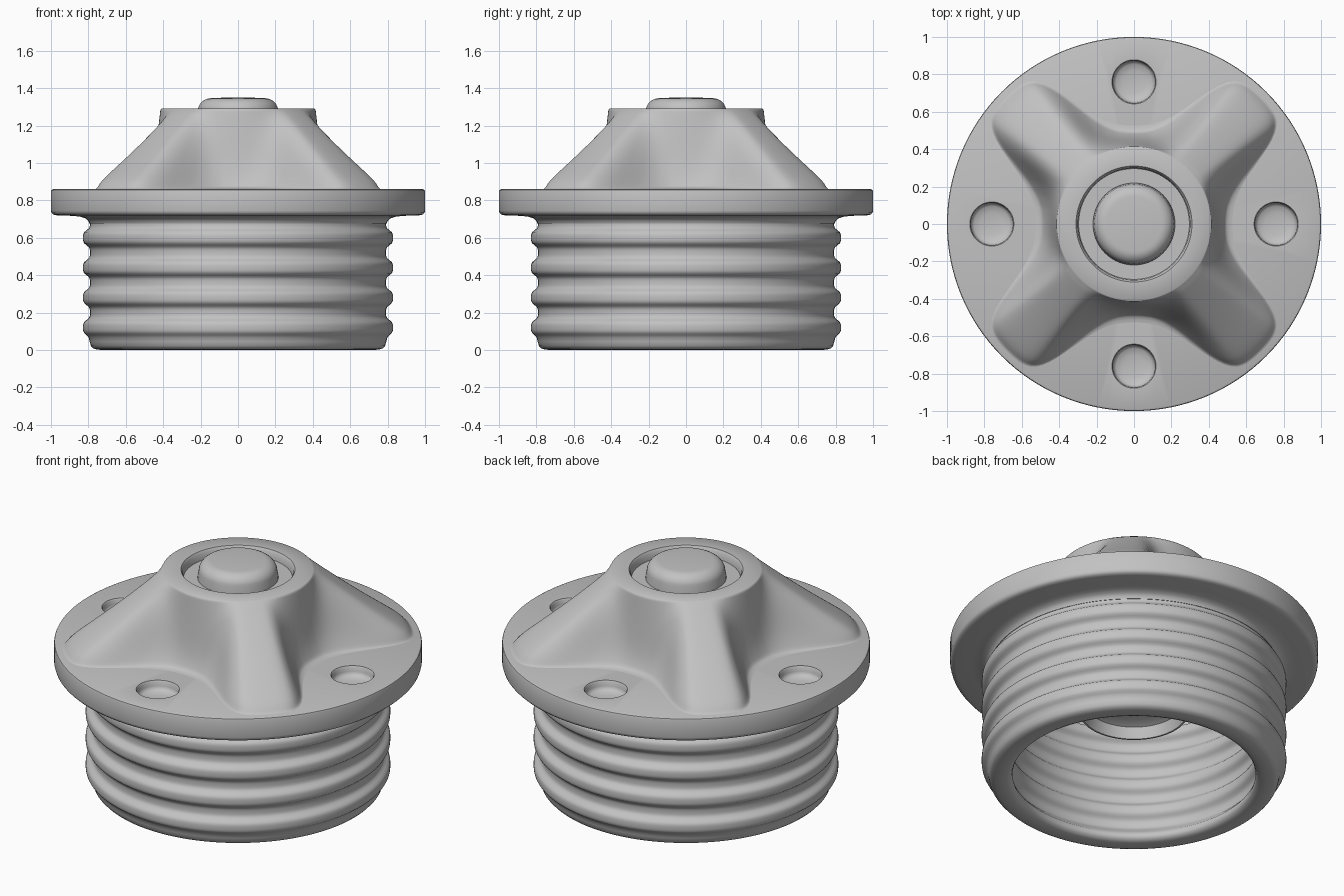
import bpy, bmesh, math
from math import sin, cos, pi, tanh, radians

if "Cube" in bpy.data.objects:
    bpy.data.objects.remove(bpy.data.objects["Cube"])

grey = bpy.data.materials.new("satin grey")
grey.diffuse_color = (0.54, 0.54, 0.54, 1)
grey.use_nodes = True
grey.node_tree.nodes["Principled BSDF"].inputs["Base Color"].default_value = grey.diffuse_color


def smooth(ob, angle=35):
    bpy.ops.object.select_all(action='DESELECT')
    ob.select_set(True)
    bpy.context.view_layer.objects.active = ob
    bpy.ops.object.shade_smooth_by_angle(angle=radians(angle))


def finish(name, bm, angle=35):
    bmesh.ops.remove_doubles(bm, verts=bm.verts, dist=1e-5)
    bmesh.ops.recalc_face_normals(bm, faces=bm.faces)
    me = bpy.data.meshes.new(name)
    bm.to_mesh(me)
    bm.free()
    me.materials.append(grey)
    ob = bpy.data.objects.new(name, me)
    bpy.context.collection.objects.link(ob)
    smooth(ob, angle)
    return ob


def skin(bm, rings, closed=False):
    """Bridge successive rings of vertices with quads."""
    n = len(rings[0])
    pairs = list(zip(rings, rings[1:]))
    if closed:
        pairs.append((rings[-1], rings[0]))
    for a, b in pairs:
        for i in range(n):
            j = (i + 1) % n
            bm.faces.new((a[i], a[j], b[j], b[i]))


def lathe(name, profile, segs=128, closed=False, centre=(0, 0), angle=35):
    """Spin (radius, z) points; open profiles are capped at both ends."""
    bm = bmesh.new()
    rings = [[bm.verts.new((centre[0] + r * cos(2 * pi * i / segs),
                            centre[1] + r * sin(2 * pi * i / segs), z))
              for i in range(segs)] for r, z in profile]
    skin(bm, rings, closed)
    if not closed:
        bm.faces.new(rings[0])
        bm.faces.new(rings[-1])
    return finish(name, bm, angle)


# Ribbed skirt: hollow sleeve with four rounded ribs, following inside
def rib(z, size, sharp):
    return size * tanh(sharp * cos(2 * pi * (z - 0.12) / 0.16))

zs = [0.08 + 0.01 * i for i in range(63)]
outer = [(0.72, 0.0), (0.755, 0.002), (0.775, 0.009), (0.787, 0.022), (0.793, 0.045),
         (0.798, 0.065)]
outer += [(0.81 + rib(z, 0.0195, 1.9), z) for z in zs]
inner = [(0.69 + rib(z, 0.018, 1.5), z) for z in reversed(zs)]
inner += [(0.68, 0.065), (0.665, 0.05), (0.66, 0.03), (0.668, 0.012), (0.69, 0.002)]
lathe("ribbed_skirt", outer + inner, closed=True, angle=50)

# Round flange with filleted underside
flange = lathe("flange", [
    (0.28, 0.75), (0.70, 0.75), (0.70, 0.685), (0.795, 0.675), (0.80, 0.69),
    (0.815, 0.703), (0.84, 0.712), (0.88, 0.717), (0.97, 0.72), (0.988, 0.724),
    (0.997, 0.733), (1.0, 0.745), (1.0, 0.848), (0.997, 0.856), (0.988, 0.86),
    (0.28, 0.86)])

# Four shallow rounded sockets sunk into the flange
for k in range(4):
    a = k * pi / 2
    prof = [(0.118, 0.90), (0.118, 0.859), (0.113, 0.852), (0.112, 0.828),
            (0.107, 0.814), (0.095, 0.805), (0.06, 0.798), (0.02, 0.795)]
    cut = lathe("socket_cutter", prof, 48, centre=(0.76 * cos(a), 0.76 * sin(a)))
    cut.hide_render = True
    cut.hide_viewport = True
    mod = flange.modifiers.new("socket", 'BOOLEAN')
    mod.operation = 'DIFFERENCE'
    mod.solver = 'EXACT'
    mod.object = cut

# Four-armed hub: star-shaped foot blending into a round top
KEYS = [(0, 0.495), (7, 0.502), (13, 0.523), (20, 0.583), (26, 0.69), (30, 0.81),
        (33, 0.90), (36, 0.94), (40, 0.95), (45, 0.95)]


def foot_radius(deg):
    d = deg % 90
    d = min(d, 90 - d)
    for (a0, r0), (a1, r1) in zip(KEYS, KEYS[1:]):
        if d <= a1:
            return r0 + (r1 - r0) * (d - a0) / (a1 - a0)
    return KEYS[-1][1]


def soft_foot(deg):
    return sum(foot_radius(deg + k) for k in (-3, -1.5, 0, 1.5, 3)) / 5


N = 240
bm = bmesh.new()
rings = []
# recess and rim of the hub top
for r, z in [(0.2, 1.24), (0.296, 1.24), (0.300, 1.275), (0.310, 1.29), (0.409, 1.29),
             (0.414, 1.286)]:
    rings.append([bm.verts.new((r * cos(2 * pi * i / N), r * sin(2 * pi * i / N), z))
                  for i in range(N)])
# sloping arms and valleys, then a small fillet at the foot
STEPS = 28
levels = [(s / STEPS, 0) for s in range(STEPS)]
levels += [(0.975, 0.003), (0.985, 0.008), (0.994, 0.016), (1.0, 0.03)]
for t, flare in levels:
    z = 1.275 - 0.4145 * t
    ring = []
    for i in range(N):
        deg = 360 * i / N
        R = soft_foot(deg)
        arm = min(1, max(0, (R - 0.5) / 0.43))
        ridge = 0.03 + 0.97 * t + 0.09 * t ** 3 - 0.09 * t ** 12
        wall = 0.6 * t + 0.4 * t ** 6
        f = min(1, arm * ridge + (1 - arm) * wall)
        r = 0.416 + (R - 0.416) * f + flare * (1 - 0.6 * arm)
        a = radians(deg)
        ring.append(bm.verts.new((r * cos(a), r * sin(a), z)))
    rings.append(ring)
skin(bm, rings)
bm.faces.new(rings[0])
bm.faces.new(rings[-1])
finish("four_arm_hub", bm, 50)

# Rounded push button rising from the recess
button = [(0.22, 1.22), (0.219, 1.255), (0.214, 1.28)]
button += [(0.145 + 0.069 * cos(a * pi / 16), 1.28 + 0.066 * sin(a * pi / 16))
           for a in range(1, 9)]
button += [(0.08, 1.349), (0.02, 1.35)]
lathe("push_button", button, 96)

# Plunger below the hub with a dished end
lathe("plunger", [(0.02, 0.50), (0.22, 0.50), (0.265, 0.48), (0.28, 0.43), (0.285, 0.417),
                  (0.295, 0.417), (0.30, 0.425), (0.30, 0.80), (0.02, 0.80)], 96)

# Apply the sockets and restore shading
bpy.context.view_layer.objects.active = flange
for m in list(flange.modifiers):
    bpy.ops.object.modifier_apply(modifier=m.name)
smooth(flange)
